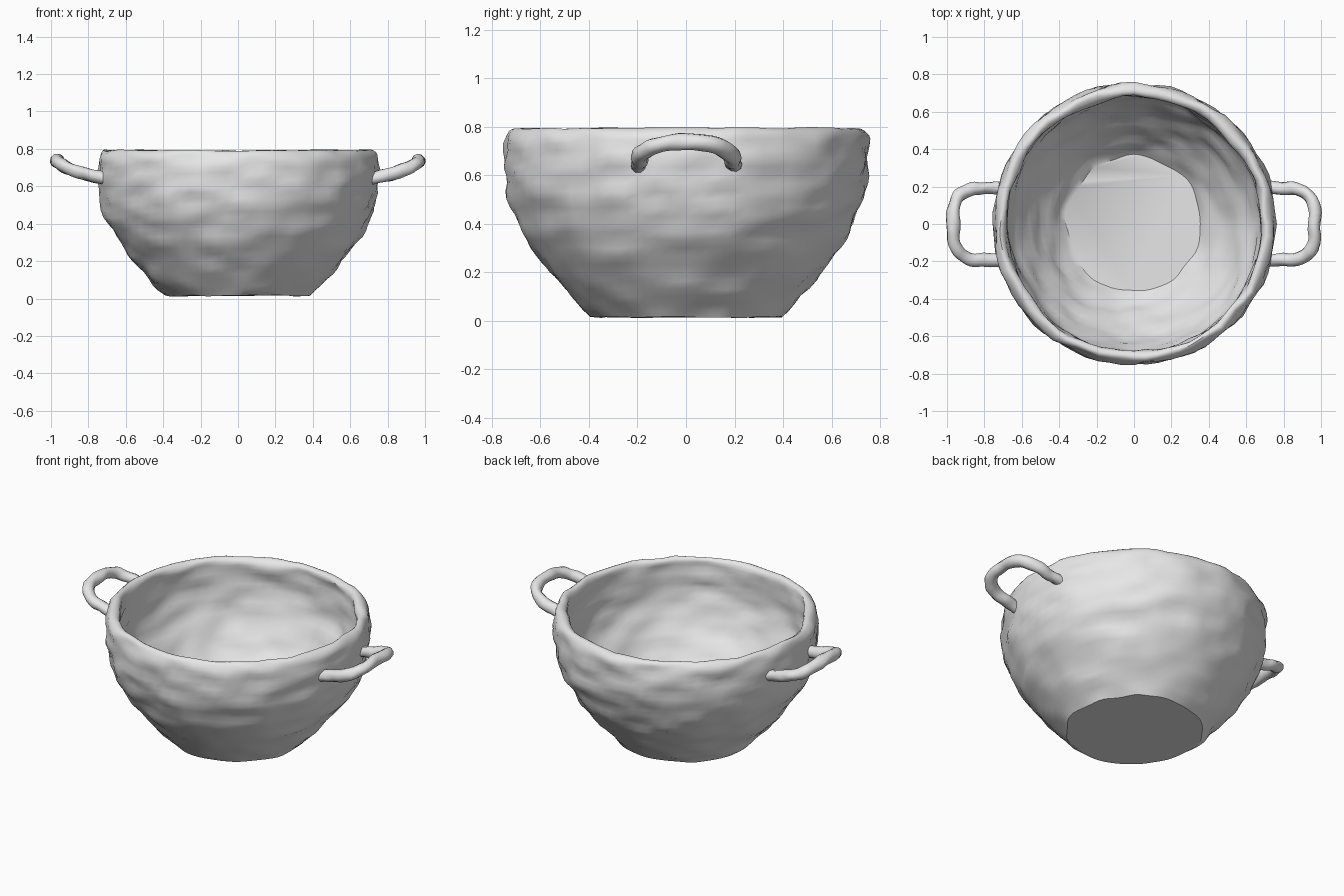
import bpy, bmesh, math
from mathutils import Vector, noise

cube = bpy.data.objects.get("Cube")
if cube:
    bpy.data.objects.remove(cube, do_unlink=True)

clay = bpy.data.materials.new("grey_clay")
clay.use_nodes = True
GREY = (0.8, 0.8, 0.8, 1)
clay.diffuse_color = GREY
clay.node_tree.nodes["Principled BSDF"].inputs["Base Color"].default_value = GREY


def bump(p, freq):
    """Hand-shaped unevenness, stretched around the pot."""
    return noise.noise(Vector((p.x * freq, p.y * freq, p.z * freq * 1.8)))


def finish(obj, angle):
    bpy.ops.object.select_all(action="DESELECT")
    obj.select_set(True)
    bpy.context.view_layer.objects.active = obj
    bpy.ops.object.shade_smooth_by_angle(angle=math.radians(angle))


def refine(points, steps):
    """Smooth a profile with a Catmull-Rom spline."""
    pts = [Vector(p) for p in points]
    pts = [2 * pts[0] - pts[1]] + pts + [2 * pts[-1] - pts[-2]]
    out = []
    for a, b, c, d in zip(pts, pts[1:], pts[2:], pts[3:]):
        for i in range(steps):
            t = i / steps
            out.append(0.5 * (2 * b + (c - a) * t + (2 * a - 5 * b + 4 * c - d) * t * t
                              + (3 * b - a - 3 * c + d) * t ** 3))
    return out + [pts[-2]]


# Bowl: outer wall, rounded rim and inner wall turned around z
WALL = [(0.39, 0.015), (0.475, 0.1), (0.56, 0.2), (0.635, 0.3), (0.69, 0.4),
        (0.73, 0.5), (0.75, 0.6), (0.752, 0.7), (0.742, 0.765), (0.712, 0.793),
        (0.684, 0.77), (0.685, 0.7), (0.685, 0.6), (0.665, 0.5), (0.625, 0.4),
        (0.565, 0.3), (0.49, 0.2), (0.42, 0.12), (0.36, 0.06)]
SIDES = 72
bm = bmesh.new()
rings = []
for r, z in refine(WALL, 3):
    ring = []
    for i in range(SIDES):
        a = math.tau * i / SIDES
        p = Vector((r * math.cos(a), r * math.sin(a), z))
        n = bump(p, 7) * 0.022 + bump(p, 3) * 0.008
        p.x += n * math.cos(a)
        p.y += n * math.sin(a)
        p.z += bump(p, 8) * 0.008
        ring.append(bm.verts.new(p))
    rings.append(ring)
for low, high in zip(rings, rings[1:]):
    for i in range(SIDES):
        j = (i + 1) % SIDES
        bm.faces.new((low[i], low[j], high[j], high[i]))
# Base and floor discs
bm.faces.new(reversed(rings[0]))
bm.faces.new(rings[-1])
mesh = bpy.data.meshes.new("bowl")
bm.to_mesh(mesh)
bm.free()
bowl = bpy.data.objects.new("bowl", mesh)
bpy.context.collection.objects.link(bowl)
mesh.materials.append(clay)
finish(bowl, 38)

# Handles: rolled loops rising outward from each side
HALF = [(0.715, 0.195, 0.643), (0.80, 0.19, 0.66), (0.89, 0.182, 0.69),
        (0.95, 0.13, 0.72)]
LOOP = HALF + [(0.966, 0, 0.738)] + [(x, -y, z) for x, y, z in reversed(HALF)]
for side, name in ((1, "left_handle"), (-1, "right_handle")):
    curve = bpy.data.curves.new(name, "CURVE")
    curve.dimensions = "3D"
    curve.bevel_depth = 0.035
    curve.bevel_resolution = 3
    curve.use_fill_caps = True
    curve.resolution_u = 5
    spline = curve.splines.new("BEZIER")
    spline.bezier_points.add(len(LOOP) - 1)
    for knot, (x, y, z) in zip(spline.bezier_points, LOOP):
        knot.co = (side * x, side * y, z)
        knot.handle_left_type = knot.handle_right_type = "AUTO"
    handle = bpy.data.objects.new(name, curve)
    bpy.context.collection.objects.link(handle)
    bpy.ops.object.select_all(action="DESELECT")
    handle.select_set(True)
    bpy.context.view_layer.objects.active = handle
    bpy.ops.object.convert(target="MESH")
    handle = bpy.context.view_layer.objects.active
    for v in handle.data.vertices:
        v.co += noise.noise_vector(v.co * 14) * 0.009
    handle.data.materials.clear()
    handle.data.materials.append(clay)
    finish(handle, 50)
